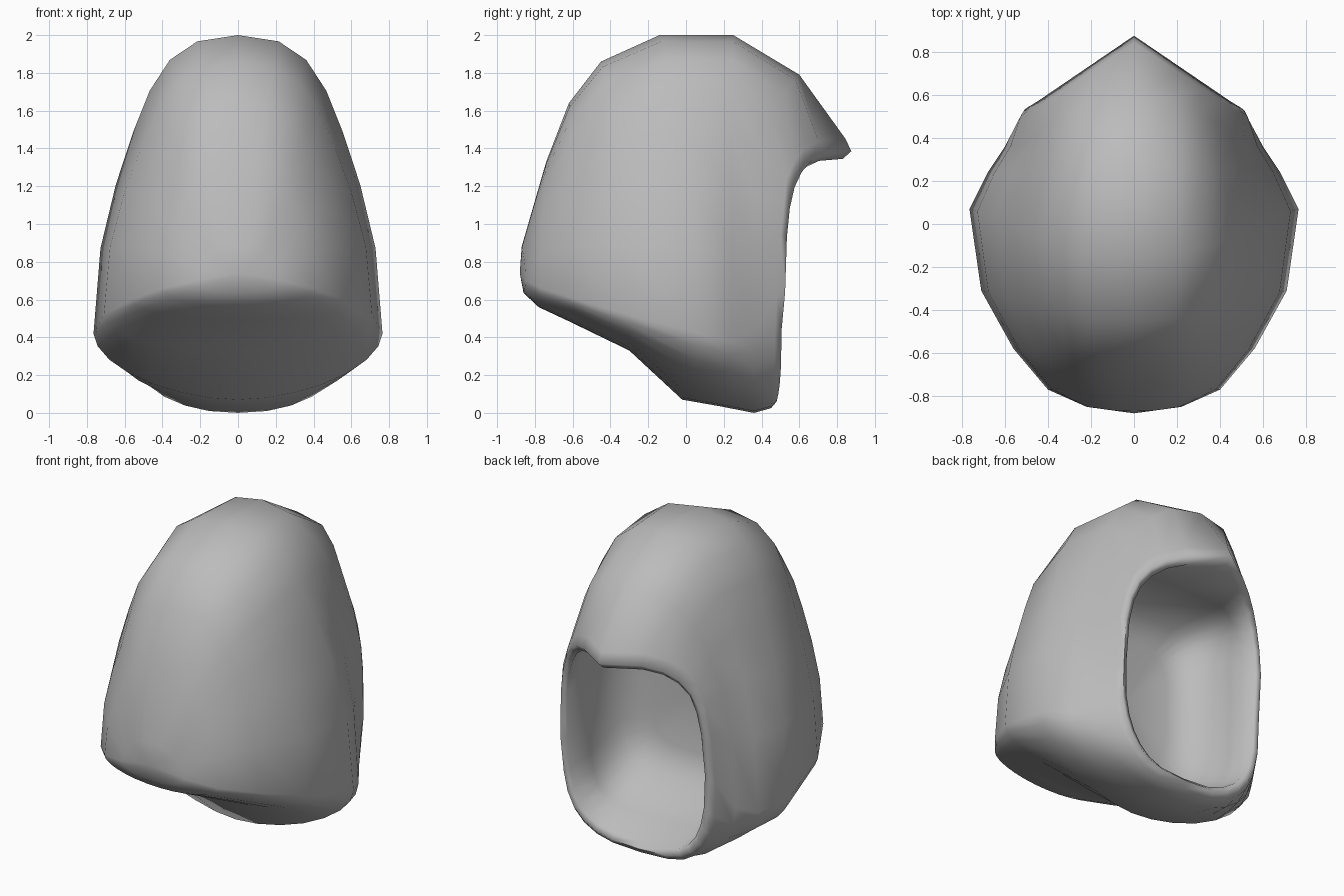
import bpy, bmesh, math

cube = bpy.data.objects.get("Cube")
if cube:
    bpy.data.objects.remove(cube, do_unlink=True)

SEGMENTS = 28

grey = bpy.data.materials.new("plain_grey")
grey.use_nodes = True
grey.diffuse_color = (0.5, 0.5, 0.5, 1)
grey.node_tree.nodes["Principled BSDF"].inputs["Base Color"].default_value = (0.5, 0.5, 0.5, 1)


def section(top, side, bottom, upper=2.3, lower=2.0, pinch=0.11, fall=2, brim=False):
    """Closed egg-shaped loop through a top, two side and a bottom point."""
    points = []
    for i in range(SEGMENTS):
        a = 2 * math.pi * i / SEGMENTS
        c, s = math.cos(a), math.sin(a)
        end, power = (top, upper) if c >= 0 else (bottom, lower)
        height = abs(c) ** (2 / power)
        x = side[0] * math.copysign(abs(s) ** (2 / power), s)
        if c > 0:
            # the upper walls lean in a little below the crown
            x *= 1 - pinch * math.sin(math.pi * height ** 2)
        z = side[2] + (end[1] - side[2]) * height
        y = side[1] + (end[0] - side[1]) * abs(c) ** fall
        if brim:
            # the opening runs straight up the sides and out to a pointed peak
            if c > 0:
                y = max(side[1] + 0.1 * (z - side[2]), top[0] - 0.68 * abs(x))
            else:
                y = side[1] + (bottom[0] - side[1]) * abs(c) ** 4
        points.append((x, y, z))
    return points


def rim(top, side, bottom):
    return section(top, side, bottom, 3.2, 3, 0, brim=True)


def cavity(top, side, bottom):
    return section(top, side, bottom, 6, 4, 0)


rings = [
    # Outer shell, from the closed front to the opening
    section((-.87, .88), (.22, -.85, .70), (-.86, .635)),
    section((-.74, 1.33), (.40, -.77, .66), (-.78, .56)),
    section((-.62, 1.64), (.56, -.58, .60), (-.62, .485)),
    section((-.45, 1.86), (.71, -.31, .52), (-.30, .33)),
    section((-.14, 2.0), (.765, .07, .42), (-.02, .07), 2.4, 1.8),
    section((.25, 2.0), (.68, .24, .38), (.18, .035), 2.4, 1.9),
    section((.60, 1.79), (.60, .36, .43), (.36, 0), 2.6, 2.2, .08, 3.5),
    # Rolled rim
    rim((.845, 1.45), (.535, .47, .62), (.45, .025)),
    rim((.875, 1.385), (.515, .505, .64), (.48, .06)),
    rim((.83, 1.345), (.48, .495, .66), (.45, .09)),
    # Cavity
    cavity((.45, 1.35), (.47, .30, .75), (.28, .17)),
    cavity((.02, 1.38), (.45, .01, .85), (.0, .31)),
    cavity((-.05, 1.20), (.28, -.05, .85), (-.05, .48)),
]

bm = bmesh.new()
loops = [[bm.verts.new(p) for p in ring] for ring in rings]
for a, b in zip(loops, loops[1:]):
    for i in range(SEGMENTS):
        j = (i + 1) % SEGMENTS
        bm.faces.new((a[i], a[j], b[j], b[i]))


def close(loop, tip):
    centre = bm.verts.new(tip)
    for i in range(SEGMENTS):
        bm.faces.new((loop[i], loop[(i + 1) % SEGMENTS], centre))


close(loops[0], (0, -.88, .74))
close(loops[-1], (0, -.07, .85))
bmesh.ops.recalc_face_normals(bm, faces=bm.faces[:])

mesh = bpy.data.meshes.new("hood_shell")
bm.to_mesh(mesh)
bm.free()
mesh.materials.append(grey)
hood = bpy.data.objects.new("hood_shell", mesh)
bpy.context.scene.collection.objects.link(hood)

# Smooth shading, with only the tight creases left sharp
bpy.ops.object.select_all(action='DESELECT')
hood.select_set(True)
bpy.context.view_layer.objects.active = hood
bpy.ops.object.shade_smooth_by_angle(angle=math.radians(80))
